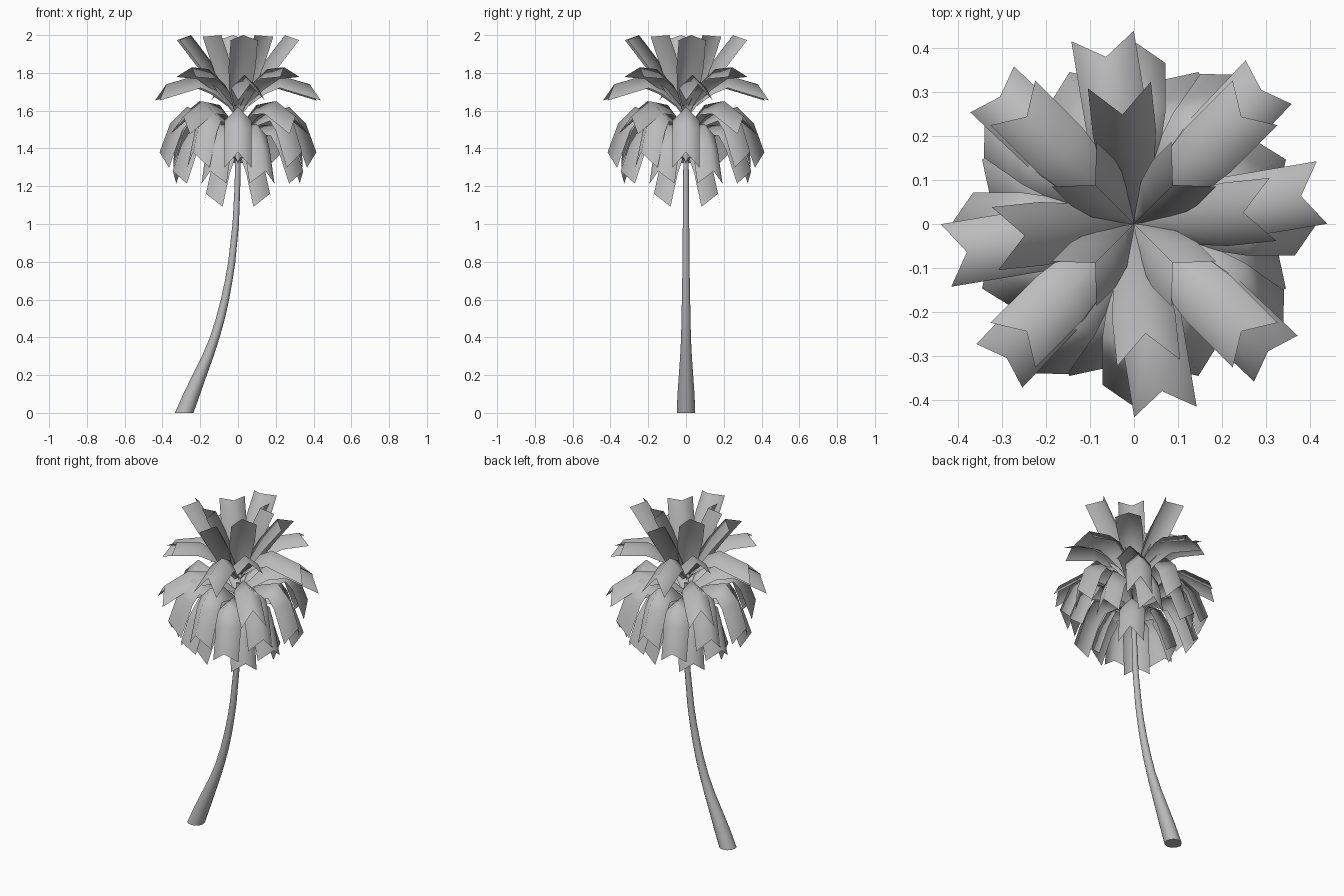
import bpy, bmesh, math
from mathutils import Vector, Matrix

cube = bpy.data.objects.get("Cube")
if cube:
    bpy.data.objects.remove(cube, do_unlink=True)

grey = bpy.data.materials.new("neutral_grey")
grey.use_nodes = True
grey.diffuse_color = (0.5, 0.5, 0.5, 1)
grey.node_tree.nodes["Principled BSDF"].inputs["Base Color"].default_value = (0.5, 0.5, 0.5, 1)


def finish(bm, name, angle):
    mesh = bpy.data.meshes.new(name)
    bm.to_mesh(mesh)
    bm.free()
    mesh.materials.append(grey)
    obj = bpy.data.objects.new(name, mesh)
    bpy.context.collection.objects.link(obj)
    bpy.ops.object.select_all(action='DESELECT')
    obj.select_set(True)
    bpy.context.view_layer.objects.active = obj
    bpy.ops.object.shade_smooth_by_angle(angle=math.radians(angle))


# Curved trunk: rings of (x, z, radius)
TRUNK = [(-0.285, 0, 0.049), (-0.245, 0.1, 0.045), (-0.203, 0.2, 0.038),
         (-0.16, 0.3, 0.031), (-0.123, 0.4, 0.026), (-0.093, 0.5, 0.024),
         (-0.069, 0.6, 0.022), (-0.049, 0.7, 0.02), (-0.033, 0.8, 0.019),
         (-0.012, 1.0, 0.017), (-0.003, 1.2, 0.015), (0, 1.4, 0.014), (0, 1.55, 0.012)]
SIDES = 12


def build_trunk():
    bm = bmesh.new()
    rings = []
    for x, z, r in TRUNK:
        angles = [math.tau * i / SIDES for i in range(SIDES)]
        rings.append([bm.verts.new((x + r * math.cos(a), r * math.sin(a), z)) for a in angles])
    for low, high in zip(rings, rings[1:]):
        for i in range(SIDES):
            j = (i + 1) % SIDES
            bm.faces.new((low[i], low[j], high[j], high[i]))
    bm.faces.new(rings[0][::-1])
    bm.faces.new(rings[-1])
    finish(bm, "trunk", 45)


# Folded frond with a raised midrib and a notched tip
HALF_WIDTH = 0.072


def add_frond(bm, path, heading, fold, notch):
    turn = Matrix.Rotation(math.radians(heading), 3, 'Z')
    pts = [Vector((r, 0, z)) for r, z in path]
    last = len(pts) - 1
    rows = []
    for i, p in enumerate(pts):
        tangent = (pts[min(i + 1, last)] - pts[max(i - 1, 0)]).normalized()
        up = Vector((-tangent.z, 0, tangent.x))
        size = (0.2, 0.8, 1.0)[min(i, 2)]
        edge = p - up * fold * size
        if i == last:
            edge += tangent * notch
        side = Vector((0, HALF_WIDTH * size, 0))
        rows.append([bm.verts.new(turn @ v) for v in (edge + side, p, edge - side)])
    for a, b in zip(rows, rows[1:]):
        for k in range(2):
            bm.faces.new((a[k], a[k + 1], b[k + 1], b[k]))


# Tiers from top to bottom: name, headings in one quarter, fold and notch depths, midrib (radius, height)
TIERS = [
    ("crown_inner_fronds", [45], 0.065, 0.02, [(0, 1.6), (0.03, 1.75), (0.07, 1.88), (0.125, 2.0)]),
    ("crown_outer_fronds", [6], 0.07, 0.02, [(0, 1.58), (0.06, 1.72), (0.15, 1.87), (0.25, 2.0)]),
    ("raised_fronds", [45], 0.055, 0.04, [(0, 1.6), (0.1, 1.74), (0.22, 1.82), (0.345, 1.83)]),
    ("spreading_fronds", [9.5], 0.07, 0.07, [(0, 1.6), (0.1, 1.73), (0.21, 1.79), (0.385, 1.74)]),
    ("arching_fronds", [46.5], 0.07, 0.068, [(0, 1.5), (0.14, 1.63), (0.28, 1.65), (0.42, 1.57)]),
    ("drooping_fronds", [0, 55], 0.075, 0.06, [(0, 1.45), (0.13, 1.57), (0.27, 1.62), (0.36, 1.53), (0.415, 1.38)]),
    ("lower_fronds", [23, 67], 0.07, 0.045, [(0, 1.4), (0.13, 1.52), (0.25, 1.53), (0.325, 1.42), (0.375, 1.28)]),
    ("hanging_fronds", [45], 0.07, 0.05, [(0, 1.33), (0.08, 1.42), (0.15, 1.39), (0.2, 1.29), (0.24, 1.16)]),
]

build_trunk()
for name, headings, fold, notch, path in TIERS:
    bm = bmesh.new()
    for heading in headings:
        for quarter in range(4):
            add_frond(bm, path, heading + 90 * quarter, fold, notch)
    finish(bm, name, 120)
